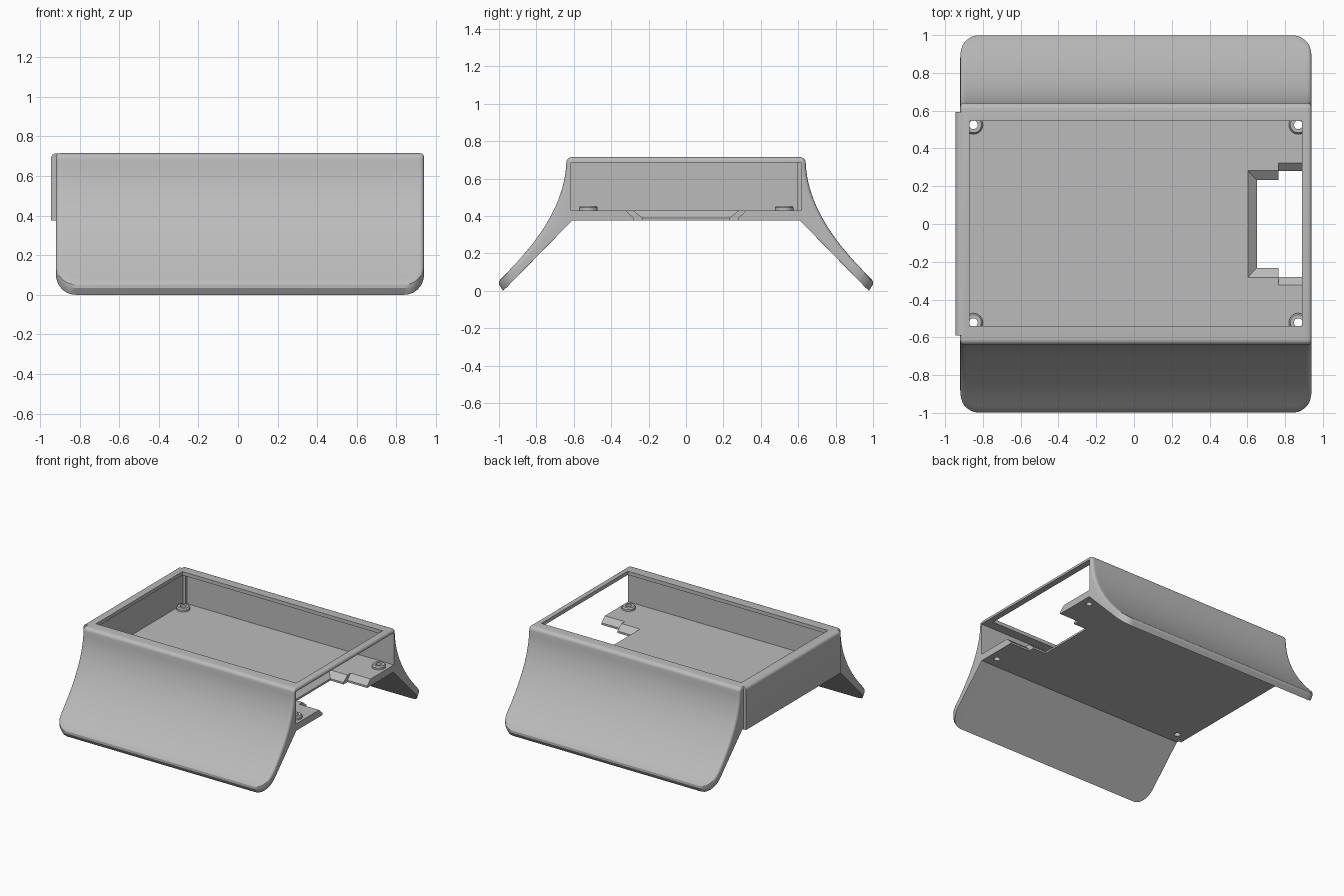
import bpy, bmesh, math
from mathutils import Vector

if "Cube" in bpy.data.objects:
    bpy.data.objects.remove(bpy.data.objects["Cube"], do_unlink=True)

grey = bpy.data.materials.new("light grey")
grey.use_nodes = True
COLOUR = (0.5, 0.5, 0.5, 1)
grey.diffuse_color = COLOUR
grey.node_tree.nodes["Principled BSDF"].inputs["Base Color"].default_value = COLOUR


def make(name, bm):
    bmesh.ops.recalc_face_normals(bm, faces=bm.faces)
    mesh = bpy.data.meshes.new(name)
    bm.to_mesh(mesh)
    bm.free()
    mesh.materials.append(grey)
    obj = bpy.data.objects.new(name, mesh)
    bpy.context.collection.objects.link(obj)
    return obj


def loft(name, rings):
    """Skin a list of equal-length rings and cap both ends."""
    bm = bmesh.new()
    loops = [[bm.verts.new(p) for p in ring] for ring in rings]
    n = len(loops[0])
    for a, b in zip(loops, loops[1:]):
        for i in range(n):
            j = (i + 1) % n
            bm.faces.new((a[i], a[j], b[j], b[i]))
    bm.faces.new(loops[0])
    bm.faces.new(loops[-1])
    return make(name, bm)


def rect(x0, x1, y0, y1, z):
    return [(x0, y0, z), (x1, y0, z), (x1, y1, z), (x0, y1, z)]


def box(name, x0, x1, y0, y1, z0, z1):
    return loft(name, [rect(x0, x1, y0, y1, z0), rect(x0, x1, y0, y1, z1)])


def disc(x, y, r, z):
    return [(x + r * math.cos(a), y + r * math.sin(a), z)
            for a in (math.tau * i / 24 for i in range(24))]


def combine(target, tool, operation):
    mod = target.modifiers.new(operation, 'BOOLEAN')
    mod.operation, mod.solver, mod.object = operation, 'EXACT', tool
    bpy.context.view_layer.objects.active = target
    bpy.ops.object.modifier_apply(modifier=mod.name)
    bpy.data.objects.remove(tool, do_unlink=True)


# Cross-section of the shell with flared legs, at distance d from an end
EDGE, CORNER = 0.02, 0.1
BEZIER = [Vector(p) for p in ((0.64, 0.685), (0.65, 0.44), (0.82, 0.23), (0.99, 0.065))]


def round_off(radius, d):
    k = max(radius - d, 0)
    return radius - math.sqrt(radius * radius - k * k)


def curve_point(t):
    s = 1 - t
    a, b, c, d = BEZIER
    return a * s**3 + b * 3 * s * s * t + c * 3 * s * t * t + d * t**3


def section(x, d):
    inset, retreat = round_off(EDGE, d), round_off(CORNER, d)
    outer = [Vector((0.61 + 0.03 * math.sin(a), 0.685 + 0.03 * math.cos(a)))
             for a in (math.pi / 2 * i / 5 for i in range(5))]
    end = 1 - retreat / 0.5
    outer += [curve_point(end * i / 20) for i in range(21)]
    tip = outer[-1].copy()
    outer += [tip + Vector((0.009, -0.014)), tip + Vector((0.009, -0.032))]
    moved = []
    for i, p in enumerate(outer):
        if i == 0:
            normal = Vector((0, 1))
        else:
            along = outer[min(i + 1, len(outer) - 1)] - outer[i - 1]
            normal = Vector((-along.y, along.x)).normalized()
        moved.append(p - normal * inset)
    half = moved + [tip + Vector((-0.012, -0.065)), Vector((0.61, 0.375))]
    return ([(x, p.x, p.y) for p in half] +
            [(x, -p.x, p.y) for p in reversed(half)])


steps = [0, 0.002, 0.006, 0.012, 0.02, 0.035, 0.055, 0.075, 0.1]
rings = [section(-0.92 + d, d) for d in steps]
rings += [section(0.94 - d, d) for d in reversed(steps)]
body = loft("flared_case", rings)

# Closed end panel with a rounded top edge
profile = [(-0.88, 0.376), (-0.945, 0.376)]
profile += [(-0.92 - 0.025 * math.cos(a), 0.689 + 0.025 * math.sin(a))
            for a in (math.pi / 2 * i / 5 for i in range(6))]
profile.append((-0.88, 0.714))
panel = loft("end_panel", [[(x, y, z) for x, z in profile] for y in (-0.59, 0.594)])
combine(body, panel, 'UNION')

# Cavity open at one end, and the top opening that leaves a lip
combine(body, box("cavity", -0.9, 1.1, -0.616, 0.616, 0.43, 0.686), 'DIFFERENCE')
combine(body, box("top_opening", -0.87, 0.89, -0.54, 0.545, 0.6, 0.8), 'DIFFERENCE')

# Stepped connector notch in the floor with sloping sides
for x_top, x_low, y_top, y_low in ((0.6, 0.65, 0.285, 0.232), (0.765, 0.766, 0.325, 0.28)):
    notch = loft("floor_notch", [
        rect(x_low, 1.1, -y_low, y_low, 0.3),
        rect(x_low, 1.1, -y_low, y_low, 0.39),
        rect(x_top, 1.1, -y_top, y_top, 0.432)])
    combine(body, notch, 'DIFFERENCE')

# Screw bosses with through holes
for x in (-0.85, 0.87):
    for y in (-0.522, 0.525):
        boss = loft("screw_boss", [disc(x, y, 0.05, 0.42), disc(x, y, 0.05, 0.445),
                                   disc(x, y, 0.042, 0.455)])
        combine(body, boss, 'UNION')
        combine(body, loft("screw_hole", [disc(x, y, 0.023, 0.3), disc(x, y, 0.023, 0.5)]),
                'DIFFERENCE')

# Small post in the back corner of the closed end
box("corner_post", -0.905, -0.88, 0.595, 0.62, 0.425, 0.69)

bpy.ops.object.select_all(action='DESELECT')
body.select_set(True)
bpy.context.view_layer.objects.active = body
bpy.ops.object.shade_smooth_by_angle(angle=math.radians(32))
